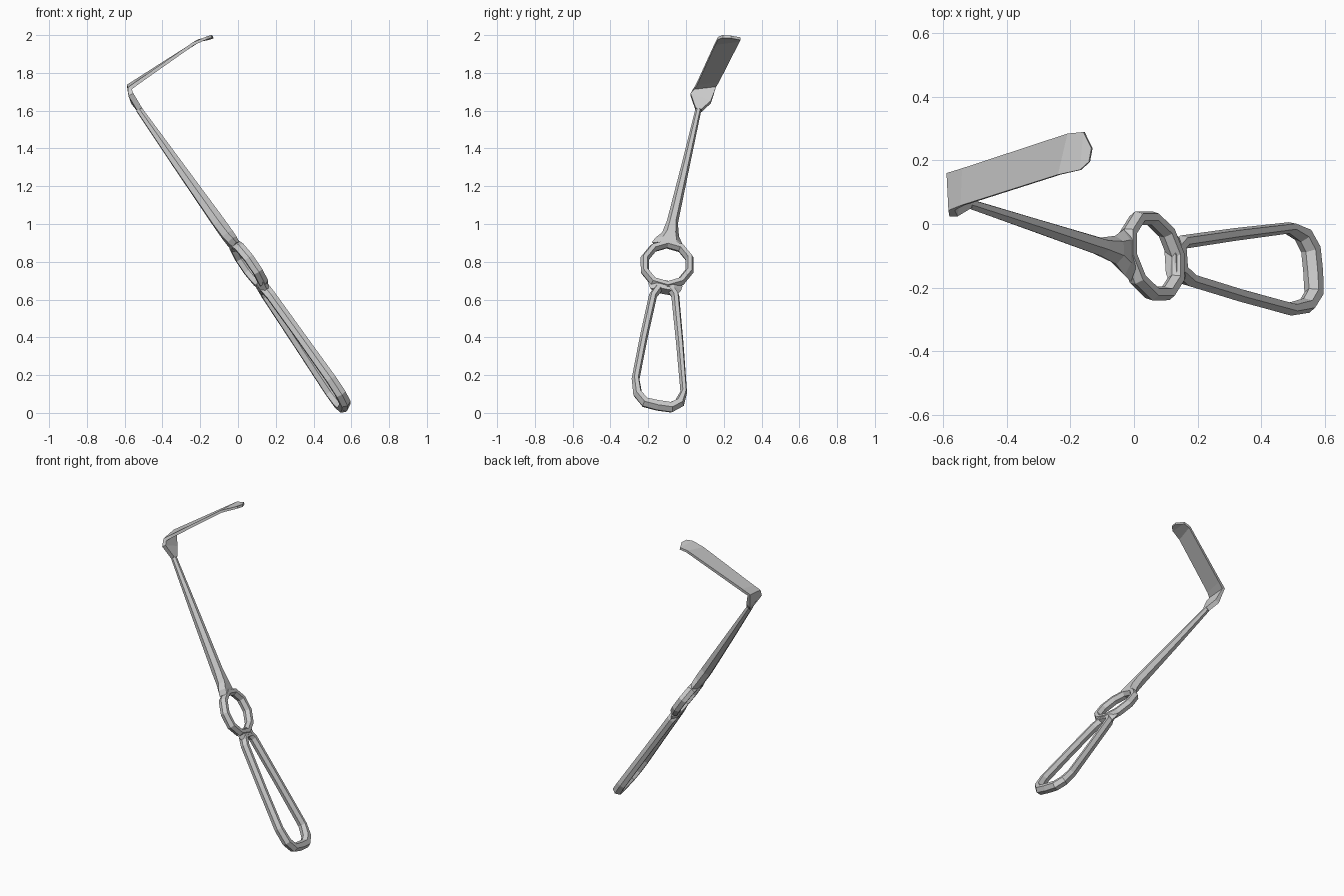
import bpy, bmesh, math
from mathutils import Vector

# Handle, ring and shaft all lie in one leaning plane
NORMAL = Vector((1, 0.2, 0.677)).normalized()


def on_plane(y, z):
    return Vector((0.56 - 0.677 * z - 0.2 * y, y, z))


def loft(name, rings, closed=False):
    bm = bmesh.new()
    rows = [[bm.verts.new(p) for p in r] for r in rings]
    n = len(rows[0])
    pairs = list(zip(rows, rows[1:]))
    if closed:
        pairs.append((rows[-1], rows[0]))
    else:
        bm.faces.new(rows[0])
        bm.faces.new(rows[-1][::-1])
    for a, b in pairs:
        for i in range(n):
            j = (i + 1) % n
            bm.faces.new((a[i], b[i], b[j], a[j]))
    bmesh.ops.recalc_face_normals(bm, faces=bm.faces)
    me = bpy.data.meshes.new(name)
    bm.to_mesh(me)
    bm.free()
    ob = bpy.data.objects.new(name, me)
    bpy.context.collection.objects.link(ob)
    return ob


def sweep(name, path, closed=False, sides=6):
    """path: (y, z, half width in the plane, half thickness across it, x shift)"""
    pts = [on_plane(p[0], p[1]) + Vector((p[4] if len(p) > 4 else 0, 0, 0)) for p in path]
    n = len(pts)
    rings = []
    for i, p in enumerate(path):
        a = pts[(i - 1) % n] if closed or i > 0 else pts[i]
        b = pts[(i + 1) % n] if closed or i < n - 1 else pts[i]
        d_in = (pts[i] - a).normalized()
        d_out = (b - pts[i]).normalized()
        side = (d_in + d_out).normalized().cross(NORMAL).normalized()
        ring = []
        for k in range(sides):
            t = math.tau * k / sides
            ring.append(pts[i] + side * p[2] * math.cos(t) + NORMAL * p[3] * 1.1 * math.sin(t))
        rings.append(ring)
    return loft(name, rings, closed)


# Long open loop of the handle
sweep("handle_loop", [
    (-0.175, 0.62, 0.022, 0.026), (-0.224, 0.40, 0.021, 0.026),
    (-0.267, 0.18, 0.021, 0.028), (-0.256, 0.102, 0.025, 0.029),
    (-0.217, 0.056, 0.028, 0.029), (-0.150, 0.040, 0.030, 0.029),
    (-0.080, 0.030, 0.031, 0.029), (-0.034, 0.053, 0.028, 0.029),
    (-0.012, 0.110, 0.018, 0.028), (-0.033, 0.37, 0.020, 0.026),
    (-0.057, 0.62, 0.022, 0.026), (-0.085, 0.665, 0.026, 0.028),
    (-0.140, 0.668, 0.026, 0.028)], closed=True)

# Solid yoke joining the loop to the ring
sweep("handle_yoke", [
    (-0.108, 0.690, 0.092, 0.022), (-0.112, 0.665, 0.088, 0.027), (-0.115, 0.643, 0.074, 0.026)])

# Finger ring in the middle
ring_path = []
for k in range(10):
    t = math.tau * (k + 0.5) / 10
    ring_path.append((-0.10 + 0.124 * math.cos(t), 0.784 + 0.110 * math.sin(t),
                      0.023, 0.027, 0.008))
sweep("finger_ring", ring_path, closed=True)

# Tapering shaft with a flared root
sweep("shaft", [
    (-0.096, 0.882, 0.088, 0.022, 0.006), (-0.090, 0.910, 0.074, 0.029, 0.006),
    (-0.082, 0.945, 0.046, 0.033, 0.006), (-0.072, 1.01, 0.030, 0.034, 0.006),
    (0.0, 1.32, 0.022, 0.026, 0.011), (0.066, 1.608, 0.016, 0.017, 0.017)])

# Bent neck and flat blade: left edge, right edge, half-thickness vector
rows = [
    ((-0.521, 0.051, 1.608), (-0.518, 0.081, 1.600), (0.012, 0, 0.008)),
    ((-0.567, 0.024, 1.685), (-0.553, 0.131, 1.645), (0.013, 0, 0.007)),
    ((-0.573, 0.043, 1.718), (-0.579, 0.160, 1.732), (0.010, 0, -0.005)),
    ((-0.540, 0.058, 1.742), (-0.535, 0.175, 1.760), (0.005, 0, -0.008)),
    ((-0.235, 0.155, 1.955), (-0.205, 0.284, 1.972), (0.004, 0, -0.007)),
    ((-0.168, 0.170, 1.984), (-0.157, 0.289, 1.981), (0.002, 0, -0.007)),
    ((-0.140, 0.195, 1.993), (-0.132, 0.238, 1.990), (0.002, 0, -0.007))]
rings = []
for left, right, t in rows:
    l, r, t = Vector(left), Vector(right), Vector(t)
    rings.append([l - t, r - t, r + t, l + t])
loft("neck_and_blade", rings)
